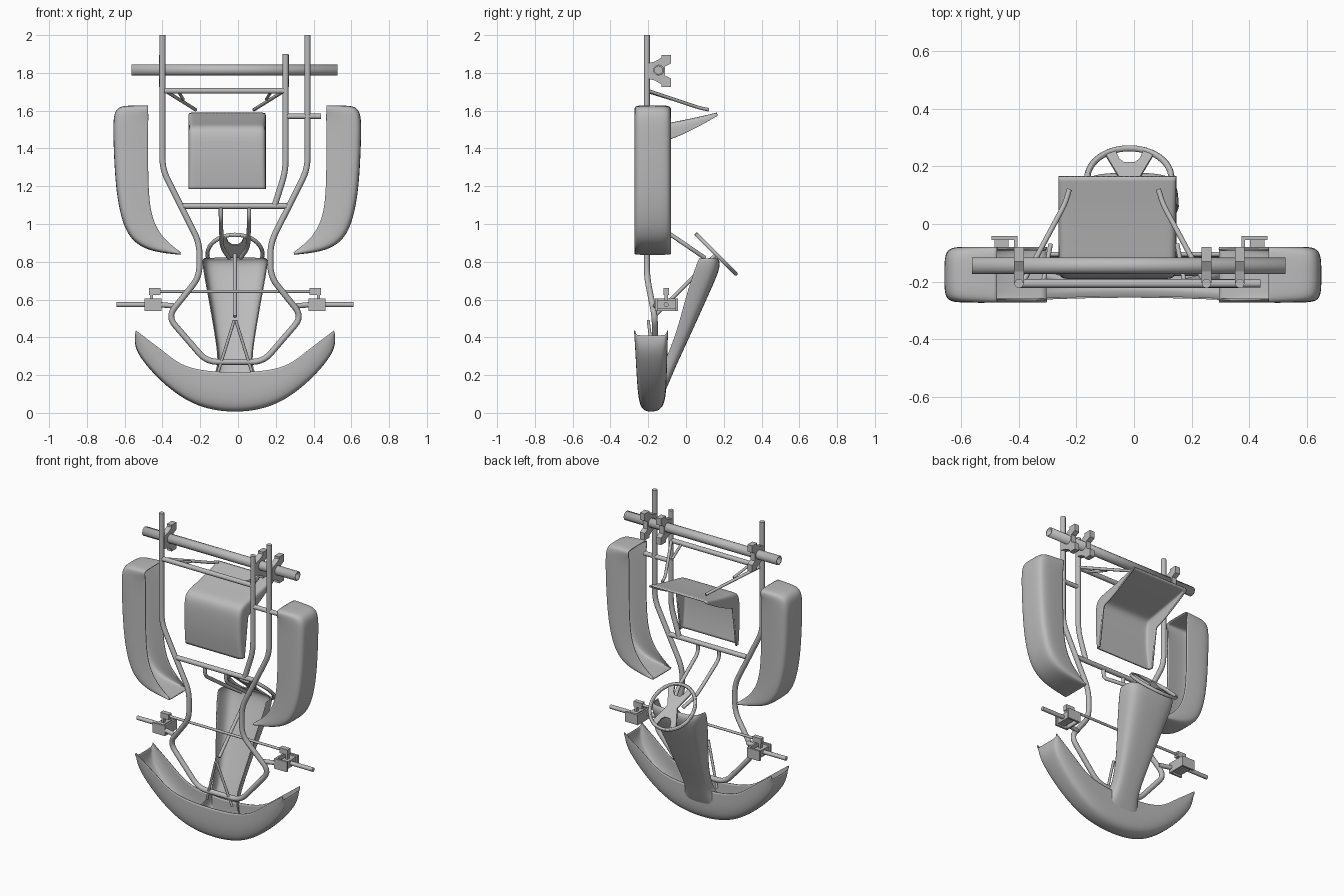
import bpy, bmesh, math
from mathutils import Vector, Matrix

cube = bpy.data.objects.get("Cube")
if cube:
    bpy.data.objects.remove(cube, do_unlink=True)

grey = bpy.data.materials.new("plain_grey")
grey.use_nodes = True
grey.diffuse_color = (0.5, 0.5, 0.5, 1)
grey.node_tree.nodes["Principled BSDF"].inputs["Base Color"].default_value = (0.5, 0.5, 0.5, 1)

CENTRE = -0.016   # middle of the chassis
FLOOR = -0.207    # depth of the main frame tubes


def add_object(name, data):
    obj = bpy.data.objects.new(name, data)
    data.materials.append(grey)
    bpy.context.collection.objects.link(obj)
    return obj


def rounded(points, radius):
    """Replace each inner corner of a path with a short bend."""
    pts = [Vector(p) for p in points]
    path = [pts[0]]
    for before, corner, after in zip(pts, pts[1:], pts[2:]):
        reach = min(radius, (before - corner).length / 2, (after - corner).length / 2)
        a = corner + (before - corner).normalized() * reach
        b = corner + (after - corner).normalized() * reach
        for i in range(6):
            t = i / 5
            path.append(a.lerp(corner, t).lerp(corner.lerp(b, t), t))
    return path + [pts[-1]]


def tube(name, points, radius, bend=0.06, hollow=False):
    curve = bpy.data.curves.new(name, "CURVE")
    curve.dimensions = "3D"
    curve.bevel_depth = radius
    curve.bevel_resolution = 4
    curve.use_fill_caps = not hollow
    path = rounded(points, bend)
    spline = curve.splines.new("POLY")
    spline.points.add(len(path) - 1)
    for point, co in zip(spline.points, path):
        point.co = (*co, 1)
    obj = add_object(name, curve)
    if hollow:
        wall = obj.modifiers.new("wall", "SOLIDIFY")
        wall.thickness = 0.008
    return obj


def finish(name, bm):
    bmesh.ops.recalc_face_normals(bm, faces=bm.faces)
    mesh = bpy.data.meshes.new(name)
    bm.to_mesh(mesh)
    bm.free()
    return add_object(name, mesh)


def shell(name, rows, thickness=0.006):
    """Smooth thin skin lofted through rows of points."""
    bm = bmesh.new()
    grid = [[bm.verts.new(p) for p in row] for row in rows]
    for r, s in zip(grid, grid[1:]):
        for i in range(len(r) - 1):
            bm.faces.new((r[i], r[i + 1], s[i + 1], s[i]))
    for face in bm.faces:
        face.smooth = True
    obj = finish(name, bm)
    sub = obj.modifiers.new("smooth", "SUBSURF")
    sub.levels = sub.render_levels = 3
    sub.boundary_smooth = "PRESERVE_CORNERS"
    wall = obj.modifiers.new("wall", "SOLIDIFY")
    wall.thickness = thickness
    wall.offset = 0
    return obj


def plate(name, outline, thickness, matrix):
    """Flat outline given thickness along its own z, then placed."""
    bm = bmesh.new()
    face = bm.faces.new([bm.verts.new((x, y, -thickness / 2)) for x, y in outline])
    top = bmesh.ops.extrude_face_region(bm, geom=[face])["geom"]
    verts = [v for v in top if isinstance(v, bmesh.types.BMVert)]
    bmesh.ops.translate(bm, verts=verts, vec=(0, 0, thickness))
    obj = finish(name, bm)
    obj.matrix_world = matrix
    return obj


def block(name, low, high):
    bm = bmesh.new()
    bmesh.ops.create_cube(bm, size=1)
    low, high = Vector(low), Vector(high)
    for v in bm.verts:
        v.co = (low + high) / 2 + v.co * (high - low)
    return finish(name, bm)


# main frame: one bent tube running down both sides and round the nose
half = [(0.384, FLOOR, 2), (0.384, FLOOR, 1.29), (0.188, FLOOR, 0.9), (0.188, FLOOR, 0.72),
        (0.357, -0.165, 0.51), (0.15, -0.165, 0.27)]
side = [(CENTRE + x, y, z) for x, y, z in half]
other = [(CENTRE - x, y, z) for x, y, z in reversed(half)]
tube("main_frame", side + other, 0.016)
tube("inner_rail", [(0.252, FLOOR, 1.9), (0.252, FLOOR, 1.28), (0.195, FLOOR, 1.1)], 0.016)
tube("middle_cross_tube", [(-0.29, FLOOR, 1.095), (0.26, FLOOR, 1.095)], 0.015)
tube("rear_cross_tube", [(-0.39, FLOOR, 1.705), (0.25, FLOOR, 1.705)], 0.015)
tube("side_stub_tube", [(0.25, FLOOR, 1.57), (0.44, FLOOR, 1.57)], 0.014)

# rear axle and its bearing carriers
tube("rear_axle", [(-0.563, -0.145, 1.815), (0.527, -0.145, 1.815)], 0.029, hollow=True)
quarter = [(-0.06, 0.04), (-0.02, 0.05), (0.015, 0.07), (0.015, 0.085), (0.065, 0.085),
           (0.065, 0.04), (0.035, 0.025)]
carrier = quarter + [(y, -z) for y, z in reversed(quarter)]
facing_x = Matrix(((0, 0, 1), (1, 0, 0), (0, 1, 0))).to_4x4()
for label, x in (("right", -0.4), ("inner", 0.252), ("left", 0.368)):
    plate(label + "_bearing_carrier", carrier, 0.034,
          Matrix.Translation((x, -0.145, 1.81)) @ facing_x)

# seat shell: base, curved corner and backrest with raised sides
seat_profile = [(-0.17, 1.185, 1, 0, 0.03), (-0.185, 1.3, 1, 0, 0.06), (-0.188, 1.44, 1, -0.3, 0.08),
                (-0.175, 1.515, 0.7, -0.7, 0.1), (-0.1, 1.528, 0.3, -1, 0.08),
                (0.04, 1.555, 0.2, -1, 0.05), (0.165, 1.585, 0.2, -1, 0.012)]
seat_rows = []
for y, z, ny, nz, depth in seat_profile:
    across = [(-1, depth), (-1, depth / 3), (-0.97, 0), (-0.8, 0), (0, 0),
              (0.8, 0), (0.97, 0), (1, depth / 3), (1, depth)]
    seat_rows.append([(-0.058 + 0.2 * u, y + ny * d, z + nz * d) for u, d in across])
shell("seat", seat_rows, 0.01)

# paired parts
pod_outer = [(0.472, 1.625), (0.58, 1.625), (0.65, 1.615), (0.655, 1.5), (0.645, 1.25),
             (0.625, 1.08), (0.575, 0.92), (0.46, 0.855), (0.3, 0.84)]
pod_inner = [(0.472, 1.57), (0.472, 1.52), (0.472, 1.47), (0.472, 1.4), (0.472, 1.25),
             (0.465, 1.1), (0.44, 1), (0.39, 0.92), (0.3, 0.848)]
pod_section = [(0, -0.262), (0.5, -0.27), (0.85, -0.27), (1, -0.255), (1, -0.18),
               (1, -0.1), (0.85, -0.082), (0.5, -0.082), (0, -0.09)]
for label, s in (("left", 1), ("right", -1)):
    # side pod
    rows = []
    for (ox, oz), (ix, iz) in zip(pod_outer, pod_inner):
        rows.append([(s * (ix + (ox - ix) * f) - 0.004, y, iz + (oz - iz) * f)
                     for f, y in pod_section])
    shell(label + "_side_pod", rows)

    # seat stay with a small branch
    def stay(x, y, z):
        return (-0.07 + s * x, y, z)
    tube(label + "_seat_stay", [stay(0.315, -0.2, 1.705), stay(0.17, 0.07, 1.615),
                                stay(0.155, 0.12, 1.605)], 0.009)
    tube(label + "_stay_branch", [stay(0.245, -0.2, 1.7), stay(0.22, -0.07, 1.66)], 0.008)

    def mid(x, y, z):
        return (CENTRE + s * x, y, z)
    # steering support and pedal stays
    tube(label + "_steering_support", [mid(0.075, FLOOR, 1.095), mid(0.075, FLOOR, 1.03),
                                       mid(0.07, 0.02, 0.875), mid(0.03, 0.1, 0.82)], 0.011)
    tube(label + "_pedal_stay", [mid(0.004, -0.2, 0.49), mid(0.09, -0.165, 0.215)], 0.008)

    # front knuckle, bracket and stub axle
    def box(name, low, high):
        a, b = mid(*low), mid(*high)
        block(label + name, (min(a[0], b[0]), *a[1:]), (max(a[0], b[0]), *b[1:]))
    box("_bracket_top", (0.39, -0.055, 0.54), (0.48, -0.042, 0.605))
    box("_bracket_bottom", (0.39, -0.165, 0.54), (0.48, -0.152, 0.605))
    box("_bracket_web", (0.39, -0.165, 0.54), (0.402, -0.042, 0.605))
    box("_knuckle", (0.42, -0.152, 0.55), (0.47, -0.055, 0.595))
    box("_steering_arm", (0.435, -0.115, 0.59), (0.45, -0.095, 0.66))
    box("_rod_joint", (0.395, -0.12, 0.625), (0.455, -0.09, 0.66))
    tube(label + "_stub_axle", [mid(0.45, -0.105, 0.573), mid(0.628, -0.105, 0.573)], 0.013)
    tube(label + "_bracket_arm", [mid(0.4, -0.15, 0.573), mid(0.31, -0.165, 0.565)], 0.014)

# tie rod and steering column
tube("tie_rod", [(CENTRE - 0.42, -0.105, 0.643), (CENTRE + 0.42, -0.105, 0.643)], 0.008)
tube("steering_column", [(CENTRE, 0.16, 0.84), (CENTRE, -0.17, 0.51)], 0.01)

# steering wheel with hourglass spokes
wheel = Matrix.Translation((CENTRE, 0.16, 0.84)) @ Matrix.Rotation(-math.pi / 4, 4, "X")
bpy.ops.mesh.primitive_torus_add(major_radius=0.146, minor_radius=0.011,
                                 major_segments=48, minor_segments=12)
rim = bpy.context.object
rim.name = "steering_wheel_rim"
rim.matrix_world = wheel
rim.data.materials.append(grey)
bpy.ops.object.shade_smooth_by_angle()
spoke_side = [(0.035, 0), (0.085, 0.118), (0.05, 0.138), (0.035, 0.09), (0.018, 0.073)]
spoke = spoke_side + [(-x, y) for x, y in reversed(spoke_side)]
for label, turn in (("upper", 0), ("lower", math.pi)):
    plate(label + "_wheel_spokes", spoke, 0.01, wheel @ Matrix.Rotation(turn, 4, "Z"))

# front bumper: open-backed curved nose
nose_outer = [(0.527, 0.41), (0.53, 0.34), (0.46, 0.24), (0.35, 0.13), (0.2, 0.03), (0, -0.002)]
nose_inner = [(0.525, 0.437), (0.45, 0.38), (0.37, 0.32), (0.3, 0.262), (0.2, 0.225), (0, 0.21)]
nose_rows = []
for i, ((ox, oz), (ix, iz)) in enumerate(zip(nose_outer, nose_inner)):
    t = i / 5
    front, back, edge = -0.272 + 0.02 * t, -0.098 - 0.01 * t, 0.07 - 0.04 * t
    section = [(0, front), (0.5, front), (0.85, front + 0.012), (1, -0.185 - edge),
               (1, -0.185 + edge), (0.85, back - 0.012), (0.5, back), (0, back)]
    nose_rows.append([(ix + (ox - ix) * f, y, iz + (oz - iz) * f) for f, y in section])
mirrored = [[(-x, y, z) for x, y, z in row] for row in reversed(nose_rows[:-1])]
shell("front_bumper", [[(CENTRE + x, y, z) for x, y, z in row] for row in nose_rows + mirrored])

# steering fairing: arched channel that flares into the bumper
fairing_rows = []
for width, by, bz, ey, ez in [(0.17, -0.14, 0.06, -0.17, 0.13), (0.1, -0.1, 0.14, -0.14, 0.2),
                              (0.085, -0.06, 0.24, -0.11, 0.28), (0.105, 0.02, 0.41, -0.05, 0.42),
                              (0.14, 0.11, 0.61, 0, 0.62), (0.174, 0.19, 0.785, 0.06, 0.8),
                              (0.165, 0.165, 0.82, 0.07, 0.815)]:
    arch = [(-1, 0), (-0.98, 0.6), (-0.8, 0.97), (0, 1), (0.8, 0.97), (0.98, 0.6), (1, 0)]
    fairing_rows.append([(CENTRE + u * width, ey + (by - ey) * f, ez + (bz - ez) * f)
                         for u, f in arch])
shell("steering_fairing", fairing_rows)
